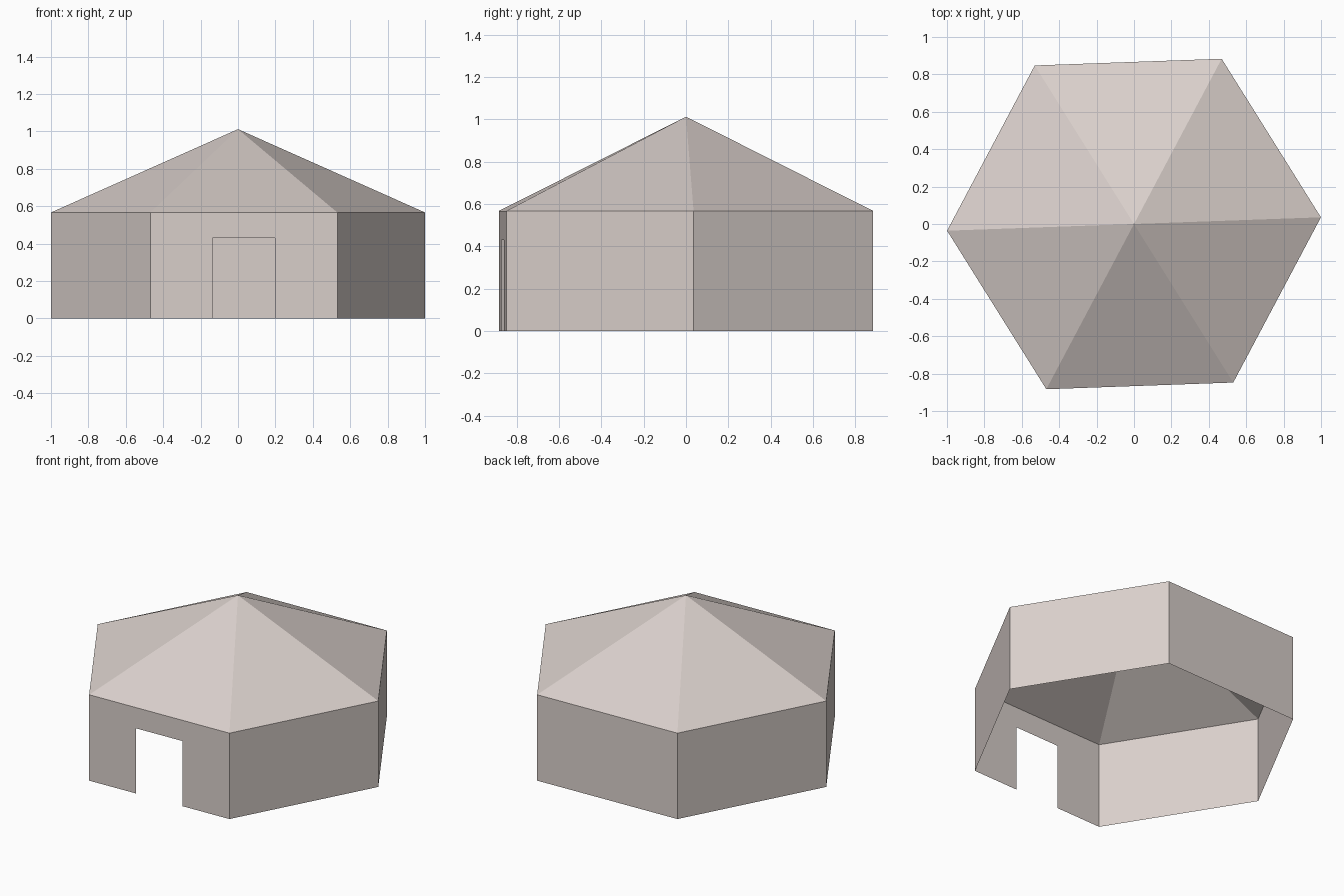
import bpy, bmesh, math
from mathutils import Vector

cube = bpy.data.objects.get("Cube")
if cube:
    bpy.data.objects.remove(cube, do_unlink=True)

SIDES, TURN = 6, math.radians(2.05)
EAVES, PEAK, DOOR_TOP = 0.567, 1.012, 0.43
FRONT = 4  # index of the wall facing the front

mat = bpy.data.materials.new("warm pale grey")
mat.use_nodes = True
colour = (0.70, 0.63, 0.60, 1)
mat.diffuse_color = colour
mat.node_tree.nodes["Principled BSDF"].inputs["Base Color"].default_value = colour


def corner(i, z):
    a = TURN + math.tau * i / SIDES
    return Vector((math.cos(a), math.sin(a), z))


def build(name, polygons):
    bm = bmesh.new()
    for points in polygons:
        bm.faces.new([bm.verts.new(p) for p in points])
    bmesh.ops.remove_doubles(bm, verts=bm.verts, dist=0.0001)
    mesh = bpy.data.meshes.new(name)
    bm.to_mesh(mesh)
    bm.free()
    mesh.materials.append(mat)
    obj = bpy.data.objects.new(name, mesh)
    bpy.context.collection.objects.link(obj)


# Thin walls, the front one outlining an open doorway in its middle third
walls = []
for i in range(SIDES):
    a, b = corner(i, 0), corner(i + 1, 0)
    outline = [b, corner(i + 1, EAVES), corner(i, EAVES), a]
    if i == FRONT:
        left, right = a.lerp(b, 1 / 3), a.lerp(b, 2 / 3)
        up = Vector((0, 0, DOOR_TOP))
        outline += [left, left + up, right + up, right]
    walls.append(outline[::-1])
build("walls", walls)

# Open-bottomed pyramid roof
build("roof", [[corner(i, EAVES), corner(i + 1, EAVES), Vector((0, 0, PEAK))]
               for i in range(SIDES)])
